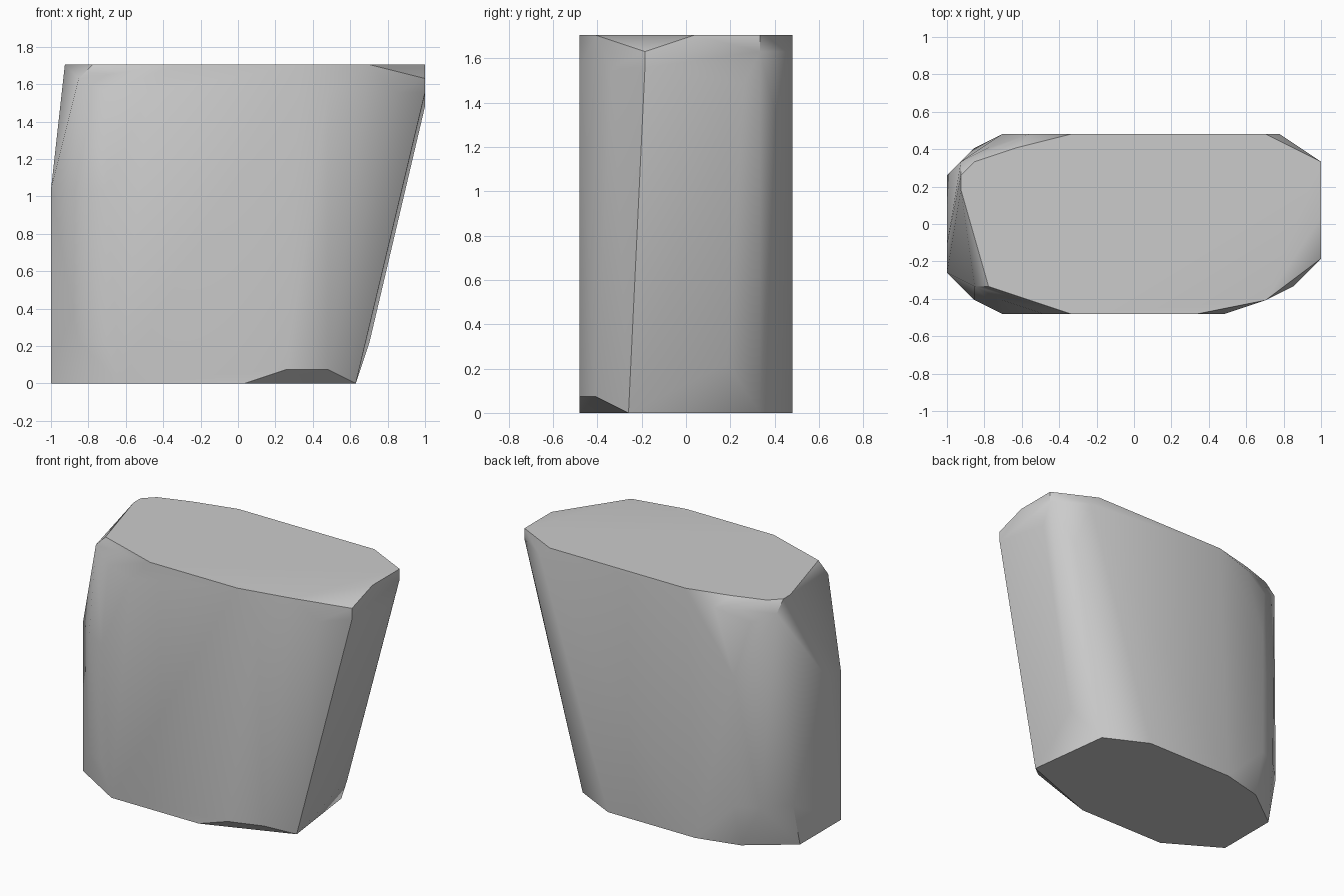
import bpy, bmesh, math
from mathutils import Vector

# Remove the default cube
cube = bpy.data.objects.get("Cube")
if cube:
    bpy.data.objects.remove(cube, do_unlink=True)

# The stone is chiselled on a regular lattice: cells along x, y and z
CELL = 2 / 27
WIDTH, DEPTH = 27, 13

# Corner outlines of each horizontal layer, in lattice cells (height: corners)
bottom_face = {0: [(22, 3), (21, 11), (17, 13), (8, 13), (4, 12),
                   (0, 9), (0, 3), (5, 0), (14, 0)]}
lower_chamfers = {1: [(17, 0), (20, 1)],
                  3: [(2, 1), (4, 0), (23, 9)],
                  4: [(0, 10), (2, 12), (4, 13)]}
side_bulges = {14: [(0, 3), (0, 5), (2, 1), (4, 0)],
               16: [(4, 13)],
               18: [(25, 12)],
               20: [(27, 10)]}
upper_chamfers = {21: [(27, 4), (25, 2), (3, 12), (4, 1), (7, 0), (20, 0)],
                  22: [(27, 4), (27, 11), (24, 13), (1, 11), (2, 2), (6, 13)]}
top_face = {23: [(1, 9), (1, 10), (2, 11), (5, 12), (9, 13), (23, 13),
                 (27, 11), (27, 7), (23, 1), (18, 0), (9, 0), (3, 2)]}


def lattice_point(column, row, layer):
    """Turn lattice cells into a position centred on x and y."""
    return Vector((column - WIDTH / 2, row - DEPTH / 2, layer)) * CELL


def make_material(name, value):
    material = bpy.data.materials.new(name)
    material.use_nodes = True
    colour = (value, value, value, 1)
    material.diffuse_color = colour
    shader = next(node for node in material.node_tree.nodes
                  if node.type == "BSDF_PRINCIPLED")
    shader.inputs["Base Color"].default_value = colour
    return material


def make_stone(name, sections, material):
    """Wrap a convex skin around the corners and merge its flat facets."""
    bm = bmesh.new()
    for section in sections:
        for layer, corners in section.items():
            for column, row in corners:
                bm.verts.new(lattice_point(column, row, layer))
    hull = bmesh.ops.convex_hull(bm, input=bm.verts[:])
    # Discard corners that ended up inside the skin
    loose = [vert for vert in bm.verts if not vert.link_faces]
    bmesh.ops.delete(bm, geom=loose, context="VERTS")
    bmesh.ops.dissolve_limit(bm, angle_limit=math.radians(1),
                             verts=bm.verts[:], edges=bm.edges[:])
    bmesh.ops.recalc_face_normals(bm, faces=bm.faces[:])
    mesh = bpy.data.meshes.new(name)
    bm.to_mesh(mesh)
    bm.free()
    mesh.materials.append(material)
    stone = bpy.data.objects.new(name, mesh)
    bpy.context.collection.objects.link(stone)
    return stone


# Chiselled stone block, softly shaded with crisp main edges
stone = make_stone("stone_block",
                   [bottom_face, lower_chamfers, side_bulges,
                    upper_chamfers, top_face],
                   make_material("stone_grey", 0.6))
bpy.ops.object.select_all(action="DESELECT")
stone.select_set(True)
bpy.context.view_layer.objects.active = stone
bpy.ops.object.shade_smooth_by_angle(angle=math.radians(40))
